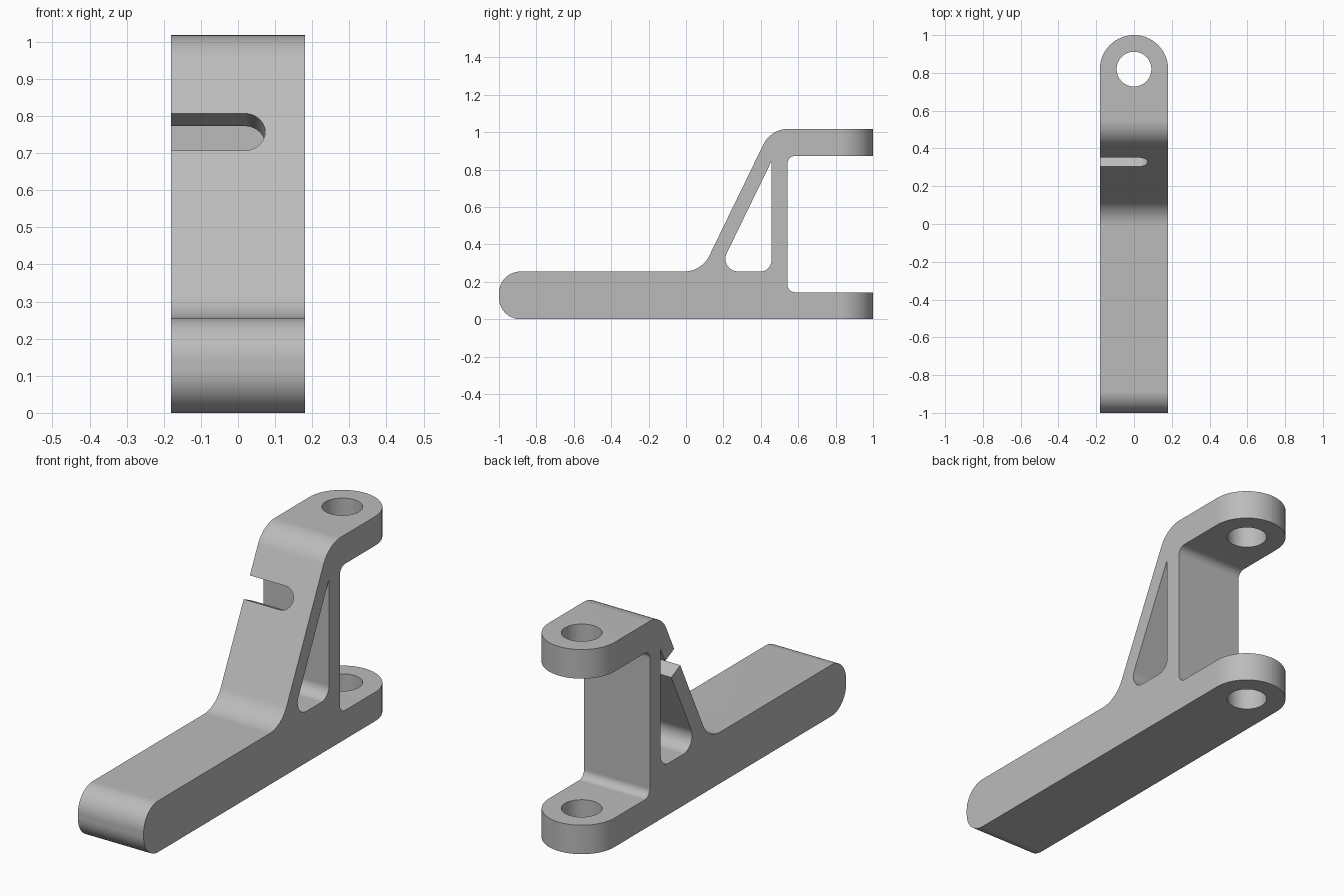
import bpy, bmesh, math
from mathutils import Matrix, Vector

cube = bpy.data.objects.get("Cube")
if cube:
    bpy.data.objects.remove(cube, do_unlink=True)

grey = bpy.data.materials.new("bracket grey")
grey.use_nodes = True
COLOUR = (0.5, 0.5, 0.5, 1)
grey.diffuse_color = COLOUR
grey.node_tree.nodes["Principled BSDF"].inputs["Base Color"].default_value = COLOUR

HALF = 0.181                      # half width of the bar
TOP, DECK, SHELF, PLATE = 1.018, 0.255, 0.144, 0.873
EYE_Y = 0.82                      # centre of the rounded ends
SLOPE = Vector((0.278, 0.572)).normalized()


def on_slope(z, offset=0.0):
    """y of the sloping strut face at height z."""
    return 0.417 + (z - 0.941) * SLOPE.x / SLOPE.y + offset / SLOPE.y


def fillet(corners, steps=16):
    """Turn (u, v, radius) corners into a rounded outline."""
    out = []
    for i, (u, v, r) in enumerate(corners):
        p = Vector((u, v))
        if r == 0:
            out.append(p)
            continue
        a = (Vector(corners[i - 1][:2]) - p).normalized()
        b = (Vector(corners[(i + 1) % len(corners)][:2]) - p).normalized()
        half = a.angle(b) / 2
        centre = p + (a + b).normalized() * r / math.sin(half)
        start = p + a * r / math.tan(half) - centre
        end = p + b * r / math.tan(half) - centre
        sweep = math.atan2(start.cross(end), start.dot(end))
        for k in range(steps + 1):
            out.append(centre + Matrix.Rotation(sweep * k / steps, 2) @ start)
    return out


def prism(name, corners, low, high, frame):
    """Extrude a rounded outline from low to high along the frame's third axis."""
    bm = bmesh.new()
    base = bm.faces.new([bm.verts.new((p.x, p.y, low)) for p in fillet(corners)])
    grown = bmesh.ops.extrude_face_region(bm, geom=[base])["geom"]
    bmesh.ops.translate(bm, vec=(0, 0, high - low),
                        verts=[g for g in grown if isinstance(g, bmesh.types.BMVert)])
    bm.transform(frame)
    bmesh.ops.recalc_face_normals(bm, faces=bm.faces)
    mesh = bpy.data.meshes.new(name)
    bm.to_mesh(mesh)
    bm.free()
    mesh.materials.append(grey)
    obj = bpy.data.objects.new(name, mesh)
    bpy.context.collection.objects.link(obj)
    return obj


def box(u0, u1, v0, v1, r_left, r_right):
    return [(u0, v0, r_left), (u1, v0, r_right), (u1, v1, r_right), (u0, v1, r_left)]


def disc(u, v, r):
    return box(u - r, u + r, v - r, v + r, r * 0.999, r * 0.999)


def frame(u, v, w, origin=(0, 0, 0)):
    return Matrix.Translation(origin) @ Matrix((u, v, w)).transposed().to_4x4()


SIDE = frame((0, 1, 0), (0, 0, 1), (1, 0, 0))
PLAN = Matrix.Identity(4)
STRUT = frame((1, 0, 0), (0, SLOPE.x, SLOPE.y), (0, -SLOPE.y, SLOPE.x),
              (0, on_slope(0.757), 0.757))

# Side profile: arm, sloping strut, upper plate, web and lower shelf
bracket = prism("bracket", [
    (-1, 0, 0.115), (1, 0, 0), (1, SHELF, 0), (0.543, SHELF, 0.04),
    (0.543, PLATE, 0.04), (1, PLATE, 0), (1, TOP, 0),
    (on_slope(TOP), TOP, 0.15), (on_slope(DECK), DECK, 0.15), (-1, DECK, 0.115),
], -HALF, HALF, SIDE)

# Rounded plan, triangular window, pin holes and strut slot
WEB = 0.457
INNER = 0.078
apex = DECK + (WEB - on_slope(DECK, INNER)) * SLOPE.y / SLOPE.x
cutters = [
    ("INTERSECT", prism("rounded_plan", [
        (-HALF, -1.2, 0), (HALF, -1.2, 0), (HALF, 1, 0.1808), (-HALF, 1, 0.1808)],
        -0.2, 1.2, PLAN)),
    ("DIFFERENCE", prism("window", [
        (on_slope(DECK, INNER), DECK, 0.068), (WEB, DECK, 0.06), (WEB, apex, 0)],
        -0.4, 0.4, SIDE)),
    ("DIFFERENCE", prism("arm_hole", disc(-EYE_Y, 0.128, 0.075), -0.4, 0.4, SIDE)),
    ("DIFFERENCE", prism("plate_holes", disc(0, EYE_Y, 0.092), -0.2, 1.2, PLAN)),
    ("DIFFERENCE", prism("slot", box(-0.4, 0.073, -0.0555, 0.0555, 0, 0.0554),
                         -0.088, 0.1, STRUT)),
]
bpy.ops.object.select_all(action="DESELECT")
bpy.context.view_layer.objects.active = bracket
bracket.select_set(True)
for operation, cutter in cutters:
    cutter.hide_render = True
    mod = bracket.modifiers.new(cutter.name, "BOOLEAN")
    mod.operation, mod.solver, mod.object = operation, "EXACT", cutter
    bpy.ops.object.modifier_apply(modifier=mod.name)
    bpy.data.objects.remove(cutter, do_unlink=True)

# Smooth rounds with crisp edges
bpy.ops.object.shade_smooth_by_angle(angle=math.radians(30))
bracket.modifiers.new("even_normals", "WEIGHTED_NORMAL").keep_sharp = True
